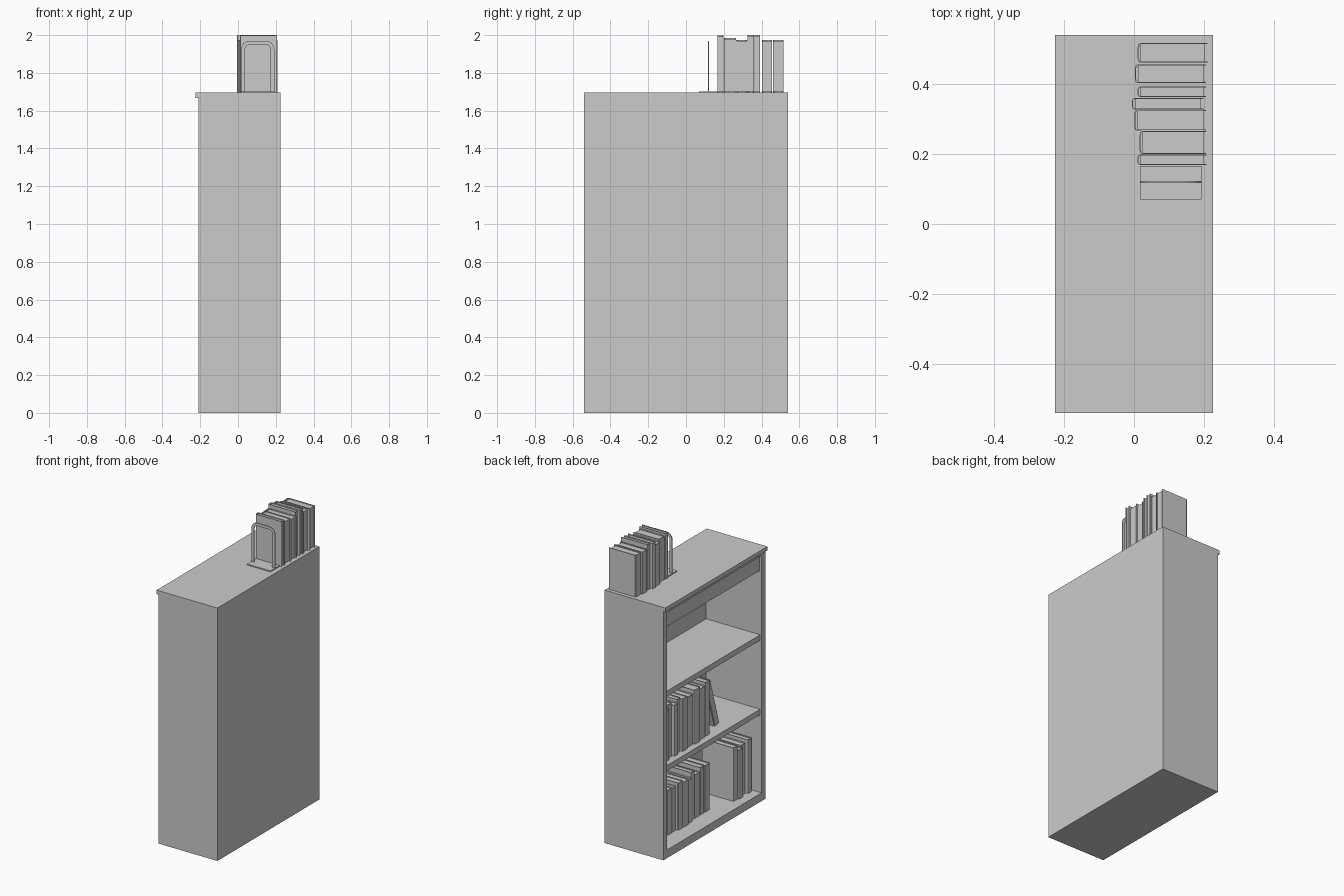
import bpy, bmesh, math, random
from mathutils import Matrix

if "Cube" in bpy.data.objects:
    bpy.data.objects.remove(bpy.data.objects["Cube"])

random.seed(4)


def finish(name, bm):
    bmesh.ops.recalc_face_normals(bm, faces=bm.faces)
    me = bpy.data.meshes.new(name)
    bm.to_mesh(me)
    bm.free()
    ob = bpy.data.objects.new(name, me)
    bpy.context.collection.objects.link(ob)
    return ob


def add_box(bm, x0, x1, y0, y1, z0, z1):
    m = (Matrix.Translation(((x0 + x1) / 2, (y0 + y1) / 2, (z0 + z1) / 2))
         @ Matrix.Diagonal((x1 - x0, y1 - y0, z1 - z0, 1)))
    bmesh.ops.create_cube(bm, size=1, matrix=m)


def box(name, *dims):
    bm = bmesh.new()
    add_box(bm, *dims)
    return finish(name, bm)


def add_strip(bm, outer, inner, vec):
    # extrude the band between two matching open paths
    o = [bm.verts.new(p) for p in outer]
    i = [bm.verts.new(p) for p in inner]
    faces = [bm.faces.new((o[k], o[k + 1], i[k + 1], i[k])) for k in range(len(o) - 1)]
    r = bmesh.ops.extrude_face_region(bm, geom=faces, use_keep_orig=True)
    bmesh.ops.translate(bm, vec=vec,
                        verts=[v for v in r["geom"] if isinstance(v, bmesh.types.BMVert)])


def spine_path(d, t, c):
    # U-shaped cover section with a gently rounded spine, inset by c
    w, r = t / 2 - c, 0.007
    pts = [(d, t / 2 - w)]
    pts += [(r + c - r * math.sin(a), t / 2 - w * math.cos(a) ** 0.6)
            for a in (0, math.pi * .2, math.pi * .36)]
    pts += [(x, t - y) for x, y in reversed(pts)]
    return [(x, y, 0) for x, y in pts]


def book(name, x, y, z, t, h, d, lean=0):
    # hard cover wrapped round an inset page block; spine faces -x
    bm = bmesh.new()
    c = 0.003
    add_strip(bm, spine_path(d, t, 0), spine_path(d, t, c), (0, 0, h))
    add_box(bm, 0.009, d - 0.007, c, t - c, 0.006, h - 0.006)
    ob = finish(name, bm)
    ob.location = (x, y, z)
    ob.rotation_euler.x = -lean
    return ob


def row(name, y_start, y_end, n, z, x, h, d):
    # fill a span with n books of varied size
    ws = [random.uniform(0.7, 1.3) for _ in range(n)]
    k = (y_start - y_end) / sum(ws)
    y = y_start
    for i, w in enumerate(ws):
        y -= w * k
        book(f"{name}_{i + 1}", x + random.uniform(-.012, .012), y, z, w * k - 0.001,
             h + random.uniform(-.02, .015), d + random.uniform(-.01, .01))


# Bookcase carcass, open towards -x
W, XF, XB, T = 0.54, -0.21, 0.225, 0.04
box("top_board", -0.225, XB, -W, W, 1.668, 1.695)
box("back_panel", 0.2, XB, -W, W, 0, 1.668)
for s, n in ((1, "left"), (-1, "right")):
    a, b = sorted((s * W, s * (W - T)))
    box(n + "_side", XF, 0.2, a, b, 0, 1.668)
I = W - T
box("base_shelf", XF, 0.2, -I, I, 0, 0.055)
box("top_frame", XF, 0.2, -I, I, 1.645, 1.668)
box("top_rail", -0.195, -0.175, -I, I, 1.54, 1.645)
for i, z in enumerate((0.613, 1.112)):
    box(f"shelf_{i + 1}", -0.2, 0.2, -I, I, z - 0.037, z)

# Books on top: y start, y end, spine x, fore-edge x, top z
TOP = ((.46, .516, .01, .21, 1.975), (.402, .455, .002, .205, 1.975),
       (.362, .393, .01, .205, 2.0), (.326, .36, -.006, .198, 2.0),
       (.266, .325, 0, .205, 1.975), (.2, .265, .015, .205, 1.985),
       (.168, .199, .01, .207, 1.998))
for i, (y0, y1, x0, x1, zt) in enumerate(TOP):
    book(f"top_book_{i + 1}", x0, y0, 1.695, y1 - y0, zt - 1.695, x1 - x0)

# Books on the shelves
row("middle_book", 0.498, -0.035, 10, 0.613, -0.155, 0.35, 0.24)
book("leaning_book", -0.12, -0.185, 0.629, 0.05, 0.33, 0.23, lean=0.29)
row("lower_book", 0.498, -0.13, 12, 0.055, -0.10, 0.31, 0.21)
row("lower_end_book", -0.3, -0.485, 4, 0.055, -0.14, 0.345, 0.24)

# Bookend: base plate and an upright rounded arch
box("bookend_base", 0.017, 0.192, 0.07, 0.166, 1.695, 1.702)


def arch(hw, top, r, y=0.117):
    cx = 0.1045
    right = [(hw, 1.7)] + [(hw - r + r * math.cos(a), top - r + r * math.sin(a))
                           for a in (math.pi / 2 * k / 6 for k in range(7))]
    pts = right + [(-x, z) for x, z in reversed(right)]
    return [(cx + x, y, z) for x, z in pts]


bm = bmesh.new()
add_strip(bm, arch(0.0875, 1.97, 0.045), arch(0.0675, 1.95, 0.025), (0, 0.005, 0))
finish("bookend_arch", bm)
